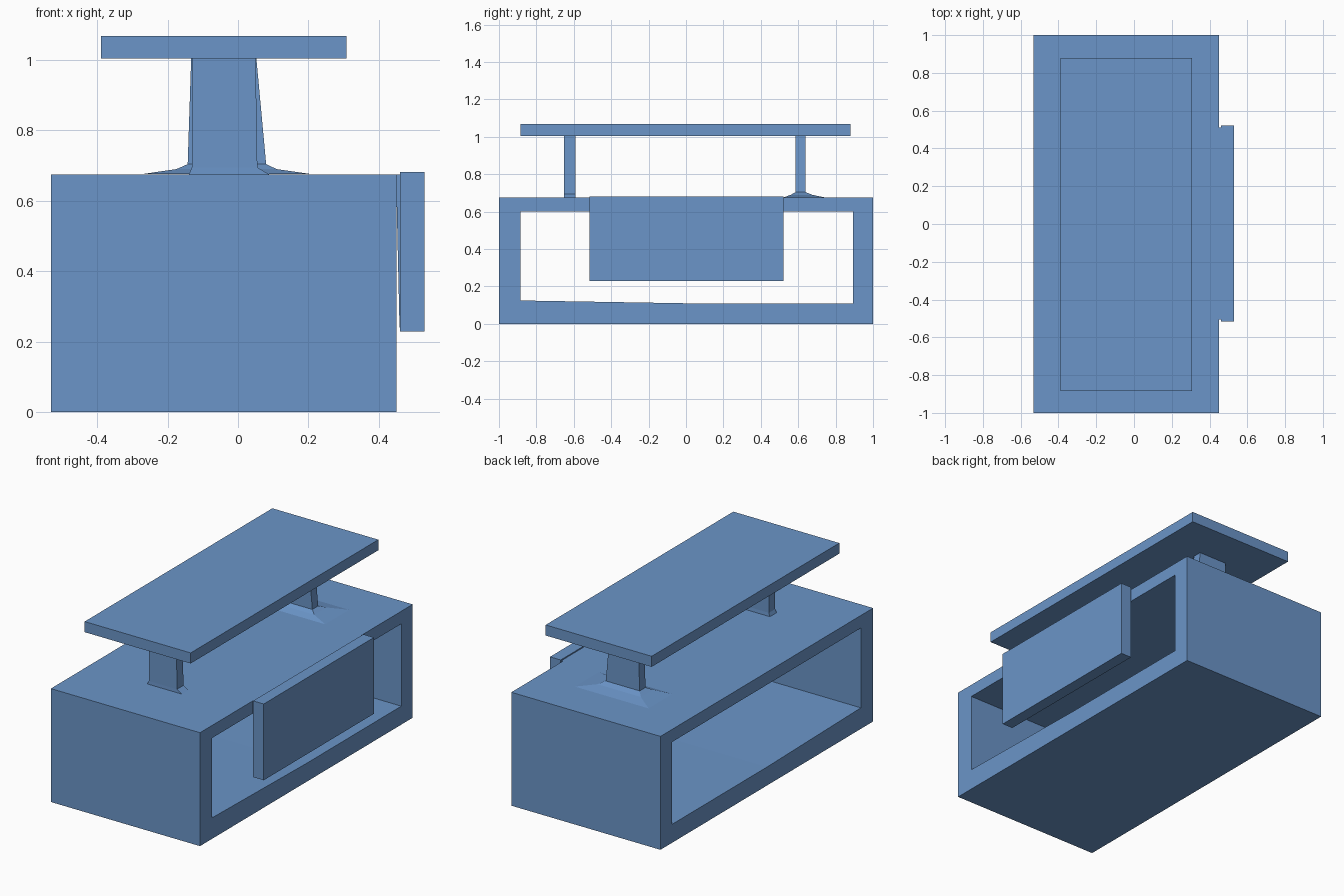
import bpy, bmesh

if "Cube" in bpy.data.objects:
    bpy.data.objects.remove(bpy.data.objects["Cube"])

blue = bpy.data.materials.new("blue")
blue.diffuse_color = (0.146, 0.30, 0.58, 1)
blue.use_nodes = True
blue.node_tree.nodes["Principled BSDF"].inputs["Base Color"].default_value = blue.diffuse_color


def finish(name, bm):
    bmesh.ops.recalc_face_normals(bm, faces=bm.faces)
    mesh = bpy.data.meshes.new(name)
    bm.to_mesh(mesh)
    bm.free()
    mesh.materials.append(blue)
    obj = bpy.data.objects.new(name, mesh)
    bpy.context.collection.objects.link(obj)
    return obj


def loft(name, sections):
    """Stack of rectangles (x0, x1, y0, y1, z), bottom to top, capped."""
    bm = bmesh.new()
    rings = [[bm.verts.new(p) for p in
              ((x0, y0, z), (x1, y0, z), (x1, y1, z), (x0, y1, z))]
             for x0, x1, y0, y1, z in sections]
    for a, b in zip(rings, rings[1:]):
        for i in range(4):
            j = (i + 1) % 4
            bm.faces.new((a[i], a[j], b[j], b[i]))
    bm.faces.new(rings[0][::-1])
    bm.faces.new(rings[-1])
    return finish(name, bm)


def frame(name, outer, inner, x0, x1):
    """Closed (y, z) ring profile extruded along x, open through the middle."""
    bm = bmesh.new()
    loops = [[bm.verts.new((x, y, z)) for y, z in prof]
             for x, prof in ((x0, outer), (x1, outer), (x1, inner), (x0, inner))]
    n = len(outer)
    for a, b in zip(loops, loops[1:] + loops[:1]):
        for i in range(n):
            j = (i + 1) % n
            bm.faces.new((a[i], a[j], b[j], b[i]))
    return finish(name, bm)


# Hollow body, with a slightly sloped floor inside
frame("body",
      [(-1, 0), (0, 0), (1, 0), (1, 0.675), (-1, 0.675)],
      [(-0.885, 0.125), (0, 0.11), (0.893, 0.11), (0.893, 0.6), (-0.885, 0.6)],
      -0.532, 0.45)

# Hanging side panel and the thin wedge joining it to the body
loft("side_panel", [(0.46, 0.53, -0.515, 0.522, 0.228),
                    (0.46, 0.53, -0.515, 0.522, 0.682)])
loft("panel_wedge", [(0.459, 0.465, -0.505, 0.512, 0.24),
                     (0.449, 0.465, -0.505, 0.512, 0.675)])

# Top board
loft("top_board", [(-0.39, 0.308, -0.885, 0.88, 1.005),
                   (-0.39, 0.308, -0.885, 0.88, 1.068)])

# Front post with a small foot
loft("front_post", [(-0.14, 0.09, -0.653, -0.59, 0.674),
                    (-0.131, 0.055, -0.652, -0.592, 0.695),
                    (-0.13, 0.05, -0.652, -0.592, 1.007)])

# Back post, tapered, with a wide spreading foot
loft("back_post", [(-0.275, 0.21, 0.52, 0.745, 0.6755),
                   (-0.175, 0.11, 0.56, 0.675, 0.69),
                   (-0.143, 0.08, 0.585, 0.64, 0.704),
                   (-0.133, 0.052, 0.585, 0.64, 1.007)])
